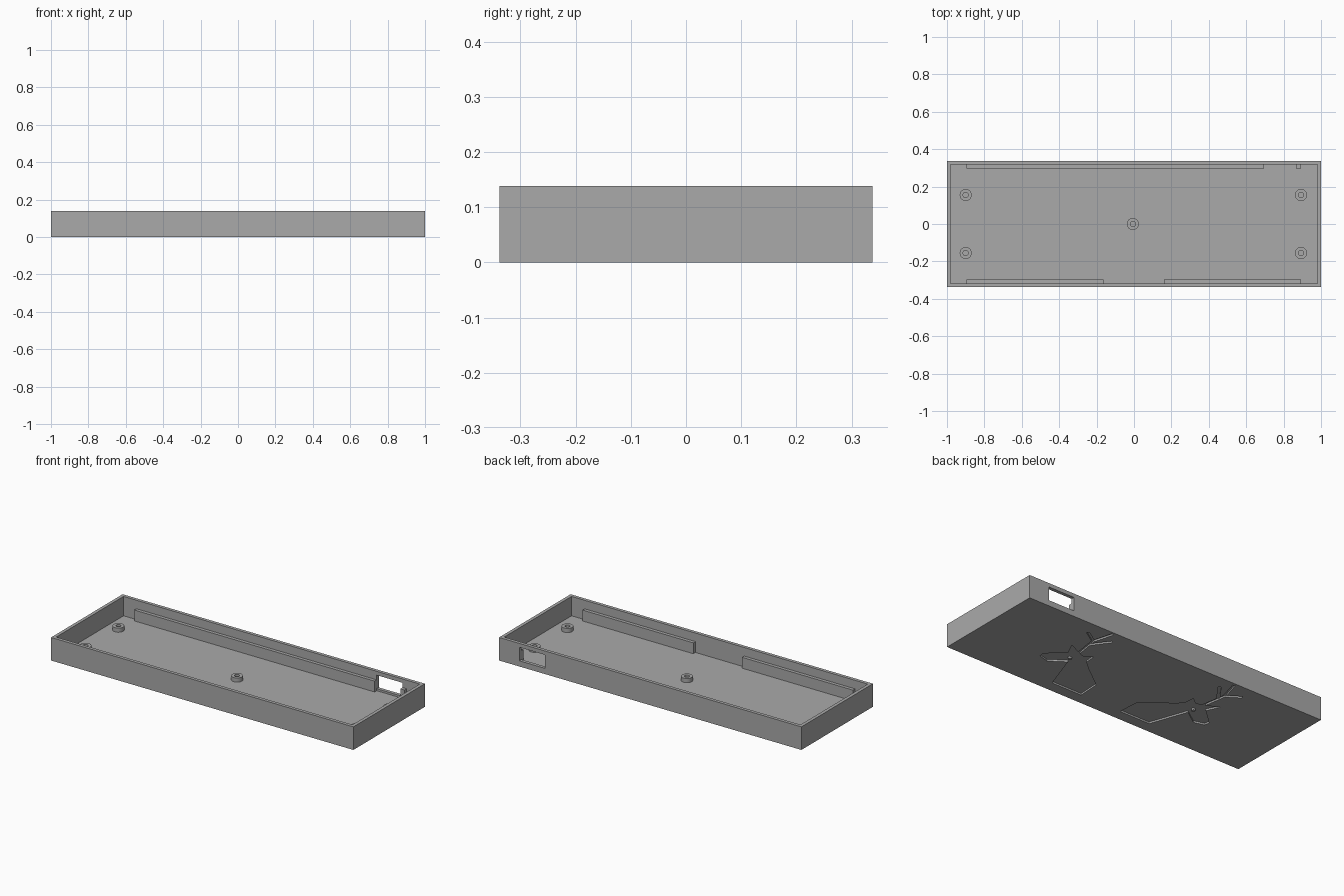
import bpy
import bmesh
import math
from mathutils import Vector

if "Cube" in bpy.data.objects:
    bpy.data.objects.remove(bpy.data.objects["Cube"], do_unlink=True)

HALF_X, HALF_Y, HEIGHT = 1.0, 0.338, 0.138
WALL, FLOOR = 0.02, 0.022
ENGRAVE = 0.01

grey = bpy.data.materials.new("plain grey")
grey.use_nodes = True
grey.diffuse_color = (0.4, 0.4, 0.4, 1)
grey.node_tree.nodes["Principled BSDF"].inputs["Base Color"].default_value = (0.4, 0.4, 0.4, 1)


def prism(name, outline, z0, z1):
    """Extrude a flat outline from z0 to z1."""
    bm = bmesh.new()
    face = bm.faces.new([bm.verts.new((x, y, z0)) for x, y in outline])
    top = bmesh.ops.extrude_face_region(bm, geom=[face])["geom"]
    bmesh.ops.translate(bm, vec=(0, 0, z1 - z0),
                        verts=[v for v in top if isinstance(v, bmesh.types.BMVert)])
    bmesh.ops.recalc_face_normals(bm, faces=bm.faces)
    mesh = bpy.data.meshes.new(name)
    bm.to_mesh(mesh)
    bm.free()
    mesh.materials.append(grey)
    obj = bpy.data.objects.new(name, mesh)
    bpy.context.collection.objects.link(obj)
    return obj


def box(name, x0, x1, y0, y1, z0, z1):
    return prism(name, [(x0, y0), (x1, y0), (x1, y1), (x0, y1)], z0, z1)


def disc(name, x, y, radius, z0, z1, sides=32):
    angles = [math.tau * i / sides for i in range(sides)]
    return prism(name, [(x + radius * math.cos(a), y + radius * math.sin(a)) for a in angles], z0, z1)


def cut(target, cutter):
    """Subtract the cutter and throw it away."""
    mod = target.modifiers.new("cut", 'BOOLEAN')
    mod.operation, mod.solver, mod.object = 'DIFFERENCE', 'EXACT', cutter
    bpy.context.view_layer.objects.active = target
    bpy.ops.object.modifier_apply(modifier=mod.name)
    bpy.data.objects.remove(cutter, do_unlink=True)


def bar(start, end, width):
    """Outline of a straight strip between two points."""
    a, b = Vector(start), Vector(end)
    d = (b - a).normalized() * width / 2
    n = Vector((-d.y, d.x))
    return [tuple(p) for p in (a - n, b - n, b + n, a + n)]


# Open tray with a port opening in the back wall
tray = box("tray", -HALF_X, HALF_X, -HALF_Y, HALF_Y, 0, HEIGHT)
ix, iy = HALF_X - WALL, HALF_Y - WALL
cut(tray, box("cavity", -ix, ix, -iy, iy, FLOOR, HEIGHT + 0.1))
cut(tray, box("port", 0.695, 0.866, iy - 0.05, HALF_Y + 0.05, 0.034, 0.115))

# Pair of mirrored stag heads engraved in the underside
head = [(0.57, -0.065), (0.565, -0.096), (0.503, -0.113), (0.412, -0.05),
        (0.333, -0.273), (0.134, -0.273), (0.142, -0.141), (0.29, -0.03),
        (0.335, 0.01), (0.341, 0.079), (0.385, 0.045), (0.43, 0.06),
        (0.51, 0.1), (0.473, 0.023)]
antlers = [((0.425, 0.04), (0.452, 0.21)), ((0.452, 0.2), (0.417, 0.322)),
           ((0.447, 0.155), (0.37, 0.26)), ((0.446, 0.2), (0.53, 0.255))]
shapes = [head] + [bar(a, b, 0.016) for a, b in antlers]
for side in (1, -1):
    for shape in shapes:
        cut(tray, prism("engraving", [(side * x, y) for x, y in shape], -0.05, ENGRAVE))
    label = "left" if side > 0 else "right"
    disc("stag_eye_" + label, side * 0.424, -0.019, 0.011, 0, ENGRAVE + 0.003, 16)

# Support ledges along the long walls
RIB_TOP, RIB_DEPTH = 0.087, 0.02
for name, x0, x1, side in (("back_ledge_long", -0.895, 0.695, 1),
                           ("back_ledge_short", 0.866, 0.893, 1),
                           ("front_ledge_right", -0.895, -0.163, -1),
                           ("front_ledge_left", 0.16, 0.893, -1)):
    ya, yb = sorted((side * (iy - RIB_DEPTH), side * (iy + 0.005)))
    box(name, x0, x1, ya, yb, FLOOR - 0.005, RIB_TOP)

# Screw standoffs with central holes
spots = [(x, y) for x in (-0.9, 0.893) for y in (-0.155, 0.155)] + [(-0.006, 0)]
for i, (x, y) in enumerate(spots):
    post = disc("standoff_%d" % (i + 1), x, y, 0.032, FLOOR - 0.002, 0.047)
    cut(post, disc("screw_hole", x, y, 0.014, 0, HEIGHT))
    bpy.ops.object.select_all(action='DESELECT')
    post.select_set(True)
    bpy.context.view_layer.objects.active = post
    bpy.ops.object.shade_smooth_by_angle(angle=math.radians(30))
